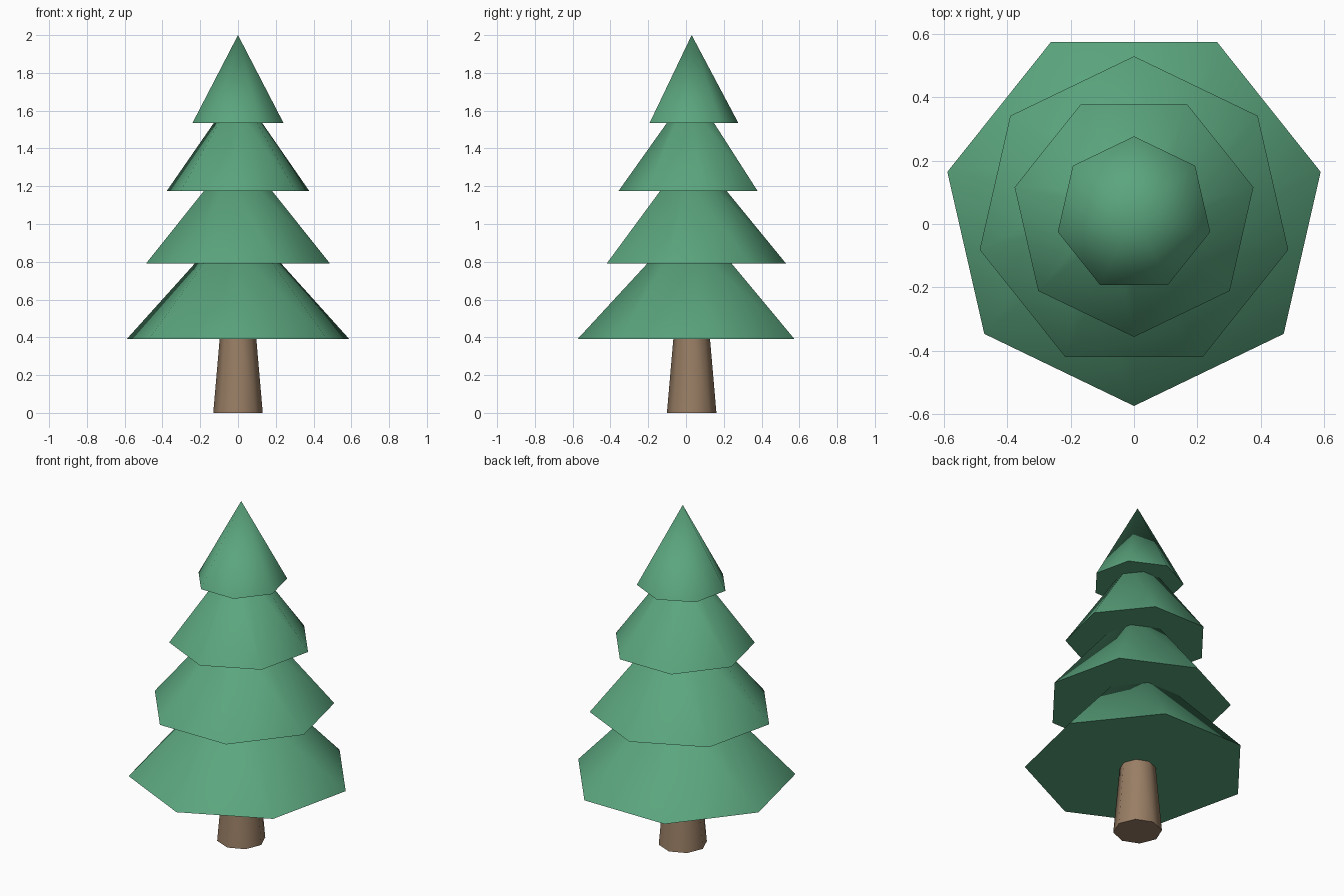
import bpy, math

cube = bpy.data.objects.get("Cube")
if cube:
    bpy.data.objects.remove(cube, do_unlink=True)

CENTRE_Y = 0.03


def make_material(name, rgb):
    mat = bpy.data.materials.new(name)
    mat.use_nodes = True
    mat.diffuse_color = (*rgb, 1)
    mat.node_tree.nodes["Principled BSDF"].inputs["Base Color"].default_value = (*rgb, 1)
    return mat


def add_cone(name, sides, z0, z1, r0, r1, first_angle, mat):
    """Tapered prism with its first corner at first_angle around z."""
    bpy.ops.mesh.primitive_cone_add(
        vertices=sides, radius1=r0, radius2=r1, depth=z1 - z0,
        location=(0, CENTRE_Y, (z0 + z1) / 2))
    obj = bpy.context.object
    obj.name = name
    # Turn the mesh so one corner sits exactly at the wanted angle
    v = obj.data.vertices[0].co
    obj.rotation_euler.z = first_angle - math.atan2(v.y, v.x)
    obj.data.materials.append(mat)
    bpy.ops.object.transform_apply(location=False, rotation=True, scale=False)
    bpy.ops.object.shade_smooth_by_angle(angle=math.radians(60))
    return obj


green = make_material("needle green", (0.105, 0.38, 0.21))
brown = make_material("bark brown", (0.32, 0.21, 0.13))

# Trunk
add_cone("trunk", 8, 0, 0.45, 0.131, 0.092, 0, brown)

# Foliage tiers, alternately pointing to the front and to the back
tiers = [
    ("bottom_foliage", 0.39, 0.85, 0.605, 0.18),
    ("lower_middle_foliage", 0.79, 1.235, 0.50, 0.136),
    ("upper_middle_foliage", 1.175, 1.60, 0.387, 0.085),
    ("top_foliage", 1.535, 2.0, 0.247, 0),
]
for i, (name, z0, z1, r0, r1) in enumerate(tiers):
    facing = math.pi / 2 if i % 2 else -math.pi / 2
    add_cone(name, 7, z0, z1, r0, r1, facing, green)
